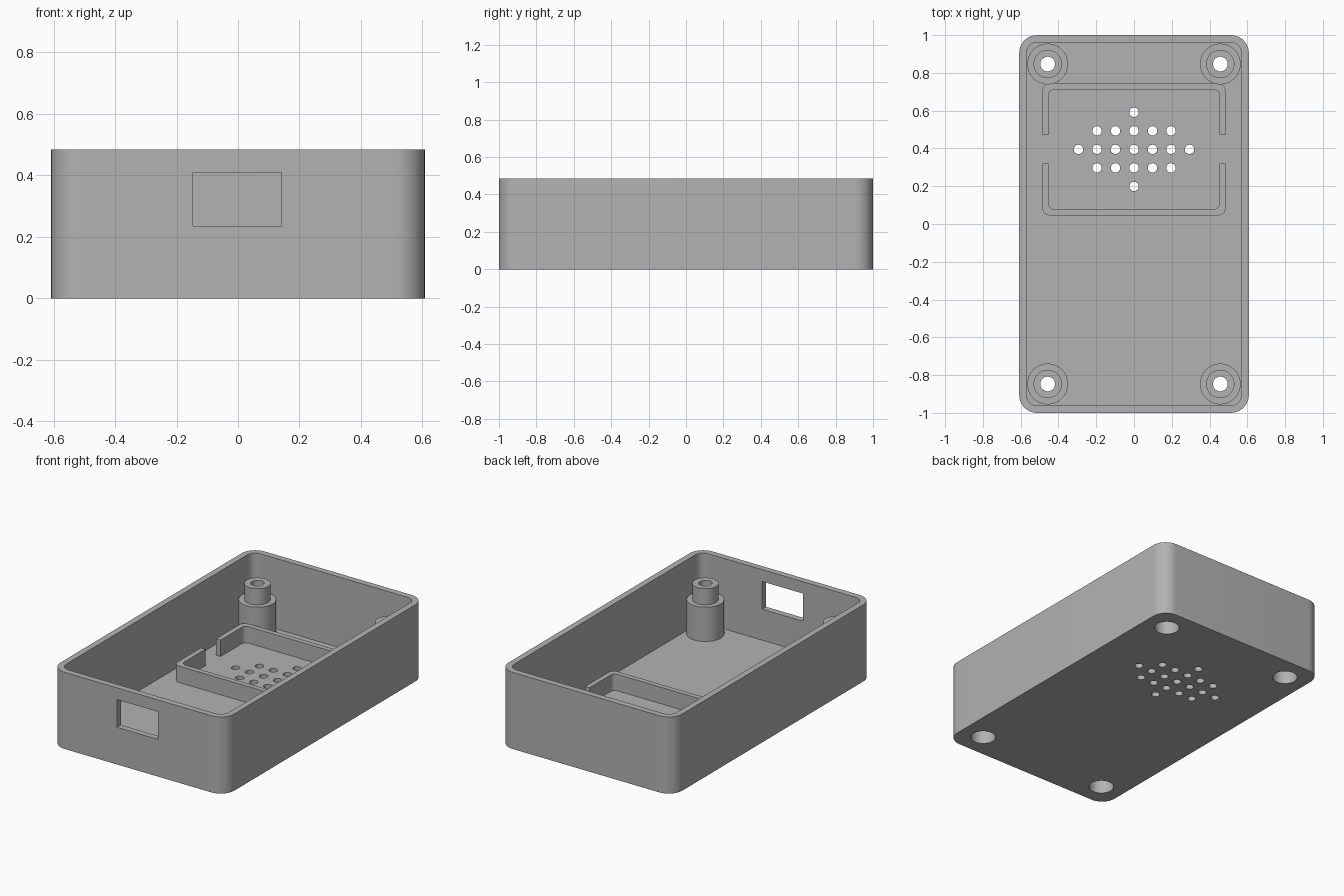
import bpy, bmesh
from math import sin, cos, pi, radians

if "Cube" in bpy.data.objects:
    bpy.data.objects.remove(bpy.data.objects["Cube"])

HX, HY, H = 0.608, 1.0, 0.485      # half width, half length, height
WALL, FLOOR, CORNER = 0.039, 0.039, 0.095
POST_X, POST_Y, BORE = 0.457, 0.847, 0.073
SPK_Y, PITCH = 0.395, 0.098

grey = bpy.data.materials.new("plain_grey")
grey.use_nodes = True
grey.diffuse_color = (0.45, 0.45, 0.45, 1)
grey.node_tree.nodes["Principled BSDF"].inputs["Base Color"].default_value = (0.45, 0.45, 0.45, 1)


def circle(cx, cy, r, n=48):
    return [(cx + r * cos(2 * pi * i / n), cy + r * sin(2 * pi * i / n)) for i in range(n)]


def rounded(hx, hy, r, cy=0, steps=10):
    pts = []
    for k, (sx, sy) in enumerate([(1, 1), (-1, 1), (-1, -1), (1, -1)]):
        for i in range(steps + 1):
            a = (k + i / steps) * pi / 2
            pts.append((sx * (hx - r) + r * cos(a), cy + sy * (hy - r) + r * sin(a)))
    return pts


def box(x0, x1, y0, y1):
    return [(x0, y0), (x1, y0), (x1, y1), (x0, y1)]


def add_object(name, bm):
    bmesh.ops.recalc_face_normals(bm, faces=bm.faces)
    mesh = bpy.data.meshes.new(name)
    bm.to_mesh(mesh)
    bm.free()
    mesh.materials.append(grey)
    obj = bpy.data.objects.new(name, mesh)
    bpy.context.collection.objects.link(obj)
    return obj


def prisms(name, outlines, z0, z1):
    """One object holding an upright prism for each outline."""
    bm = bmesh.new()
    for pts in outlines:
        low = [bm.verts.new((x, y, z0)) for x, y in pts]
        top = [bm.verts.new((x, y, z1)) for x, y in pts]
        bm.faces.new(low[::-1])
        bm.faces.new(top)
        for i in range(len(pts)):
            j = (i + 1) % len(pts)
            bm.faces.new((low[i], low[j], top[j], top[i]))
    return add_object(name, bm)


def cut(obj, cutters):
    """Subtract the cutters in turn, then discard them."""
    for c in cutters:
        c.hide_render = True
        mod = obj.modifiers.new("cut", 'BOOLEAN')
        mod.operation, mod.solver, mod.object = 'DIFFERENCE', 'EXACT', c
    graph = bpy.context.evaluated_depsgraph_get()
    mesh = bpy.data.meshes.new_from_object(obj.evaluated_get(graph))
    obj.modifiers.clear()
    obj.data = mesh
    for c in cutters:
        bpy.data.objects.remove(c)


def smooth(obj):
    bpy.ops.object.select_all(action='DESELECT')
    obj.select_set(True)
    bpy.context.view_layer.objects.active = obj
    bpy.ops.object.shade_smooth_by_angle(angle=radians(30))


corners = [(sx * POST_X, sy * POST_Y) for sx in (-1, 1) for sy in (-1, 1)]

# Open tray with screw bores, speaker vents and a front port
case = prisms("case_tray", [rounded(HX, HY, CORNER)], 0, H)
cavity = prisms("cavity_cutter", [rounded(HX - WALL, HY - WALL, CORNER - WALL)], FLOOR, H + 0.1)
vents = [circle(i * PITCH, SPK_Y + row * PITCH, 0.025, 24)
         for row, reach in ((-2, 0), (-1, 2), (0, 3), (1, 2), (2, 0))
         for i in range(-reach, reach + 1)]
bores = [circle(x, y, BORE) for x, y in corners]
holes = prisms("hole_cutter", vents + bores, -0.1, 0.1)
port = prisms("port_cutter", [box(-0.147, 0.141, -1.1, -0.9)], 0.235, 0.41)
cut(case, [cavity, holes, port])
smooth(case)

# Stepped hollow screw posts, turned from one closed profile
profile = [(BORE, FLOOR), (0.108, FLOOR), (0.108, 0.256), (0.075, 0.256),
           (0.075, 0.358), (0.039, 0.358), (0.039, 0.215), (BORE, 0.215)]
for n, (px, py) in enumerate(corners):
    bm = bmesh.new()
    rings = [[bm.verts.new((x, y, z)) for x, y in circle(px, py, r)] for r, z in profile]
    for a, b in zip(rings, rings[1:] + rings[:1]):
        for i in range(len(a)):
            j = (i + 1) % len(a)
            bm.faces.new((a[i], a[j], b[j], b[i]))
    smooth(add_object(f"screw_post_{n + 1}", bm))

# Speaker retaining frame with a gap in each side
frame = prisms("speaker_frame", [rounded(0.484, 0.349, 0.036, SPK_Y)], FLOOR, 0.143)
inside = prisms("frame_inner_cutter", [rounded(0.452, 0.317, 0.03, SPK_Y)], -0.1, 0.3)
gap = prisms("frame_gap_cutter", [box(-0.6, 0.6, 0.32, 0.472)], -0.1, 0.3)
cut(frame, [inside, gap])
smooth(frame)
